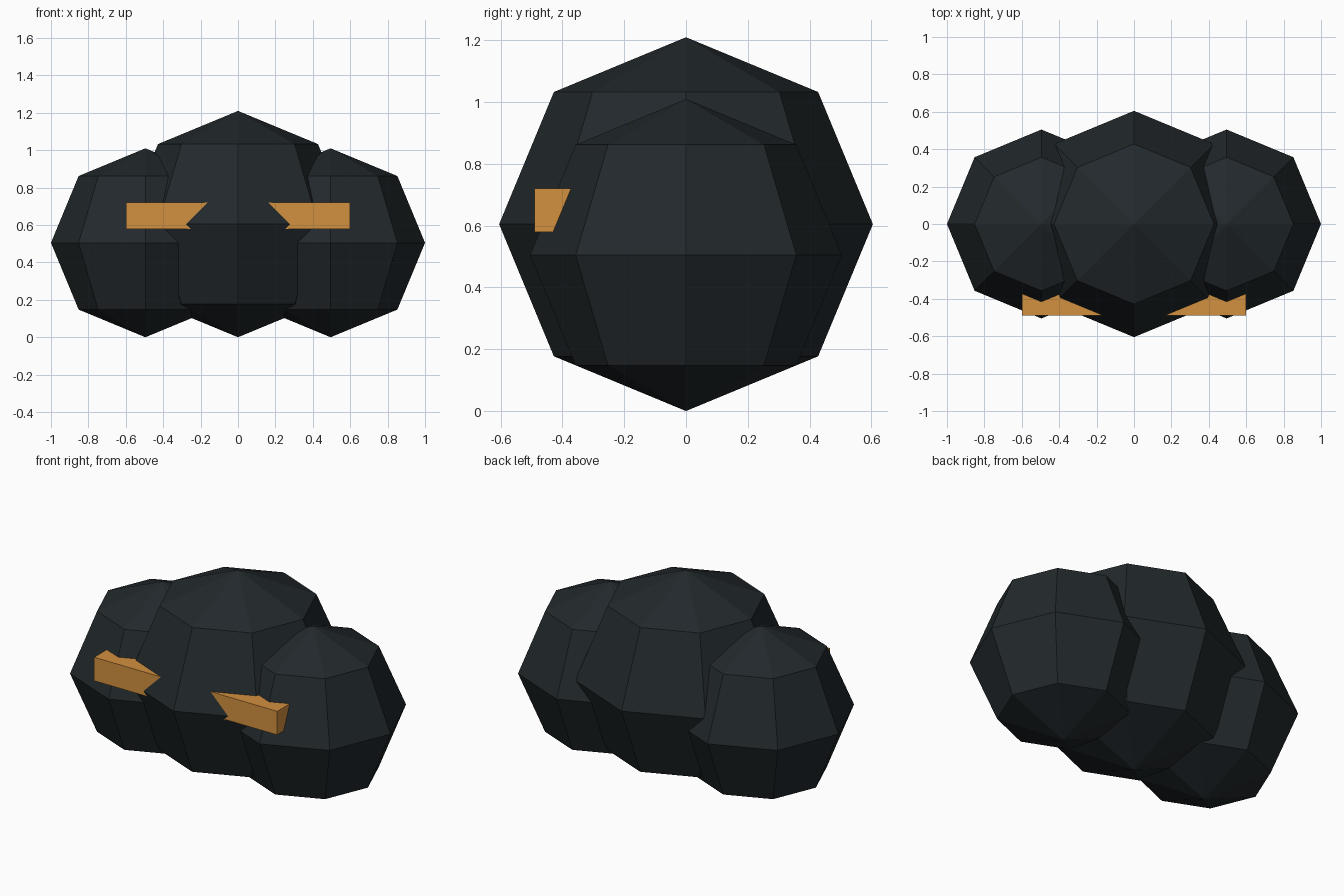
import bpy

if "Cube" in bpy.data.objects:
    bpy.data.objects.remove(bpy.data.objects["Cube"])


def material(name, color):
    m = bpy.data.materials.new(name)
    m.diffuse_color = (*color, 1)
    m.use_nodes = True
    m.node_tree.nodes["Principled BSDF"].inputs["Base Color"].default_value = m.diffuse_color
    return m


dark = material("charcoal", (0.016, 0.022, 0.025))
amber = material("amber", (0.65, 0.28, 0.05))


def lobe(name, x, r):
    """Low-poly ball resting on the ground."""
    bpy.ops.mesh.primitive_uv_sphere_add(segments=8, ring_count=4, radius=r,
                                         location=(x, 0, r))
    ob = bpy.context.object
    ob.name = name
    ob.data.materials.append(dark)


def box(name, lo, hi):
    bpy.ops.mesh.primitive_cube_add(size=1, location=[(a + b) / 2 for a, b in zip(lo, hi)])
    ob = bpy.context.object
    ob.name = name
    ob.scale = [b - a for a, b in zip(lo, hi)]
    bpy.ops.object.transform_apply(location=False, rotation=False, scale=True)
    ob.data.materials.append(amber)


# Large middle ball
lobe("centre_lobe", 0, 0.605)

# Smaller side balls and the glowing bars sunk into the front
for side, s in (("left", -1), ("right", 1)):
    lobe(side + "_lobe", s * 0.495, 0.505)
    x0, x1 = sorted((s * 0.11, s * 0.6))
    box(side + "_eye_bar", (x0, -0.49, 0.58), (x1, -0.29, 0.72))
